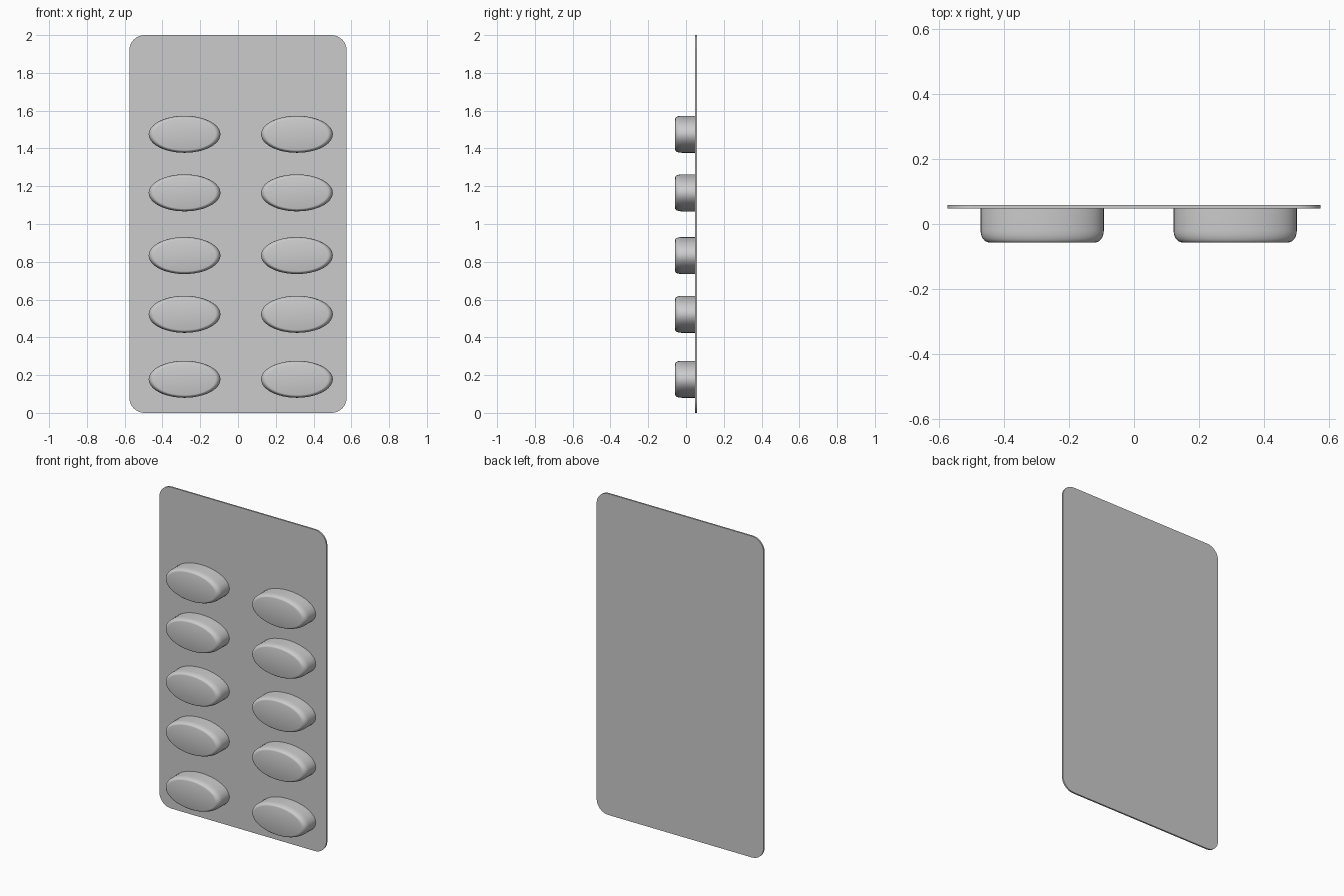
import bpy, bmesh, math

cube = bpy.data.objects.get("Cube")
if cube:
    bpy.data.objects.remove(cube)

grey = bpy.data.materials.new("light grey")
colour = (0.6, 0.6, 0.6, 1)
grey.use_nodes = True
grey.diffuse_color = colour
grey.node_tree.nodes["Principled BSDF"].inputs["Base Color"].default_value = colour

FRONT, BACK = 0.048, 0.058


def finish(name, bm):
    """Turn a bmesh into a named, shaded object."""
    bmesh.ops.recalc_face_normals(bm, faces=bm.faces)
    mesh = bpy.data.meshes.new(name)
    bm.to_mesh(mesh)
    bm.free()
    mesh.materials.append(grey)
    obj = bpy.data.objects.new(name, mesh)
    bpy.context.collection.objects.link(obj)
    bpy.ops.object.select_all(action='DESELECT')
    obj.select_set(True)
    bpy.context.view_layer.objects.active = obj
    bpy.ops.object.shade_smooth_by_angle(angle=math.radians(35))
    return obj


def loft(name, rings):
    """Skin a stack of matching rings and cap both ends."""
    bm = bmesh.new()
    loops = [[bm.verts.new(p) for p in ring] for ring in rings]
    n = len(loops[0])
    for a, b in zip(loops, loops[1:]):
        for i in range(n):
            j = (i + 1) % n
            bm.faces.new((a[i], a[j], b[j], b[i]))
    bm.faces.new(loops[0])
    bm.faces.new(loops[-1])
    return finish(name, bm)


# Backing card with rounded corners
def card_outline(y, half_w=0.575, height=2.0, radius=0.08, steps=8):
    points = []
    for corner, (sx, sz) in enumerate([(1, 1), (-1, 1), (-1, -1), (1, -1)]):
        cx = sx * (half_w - radius)
        cz = height / 2 + sz * (height / 2 - radius)
        for k in range(steps + 1):
            a = math.pi / 2 * (corner + k / steps)
            points.append((cx + radius * math.cos(a), y, cz + radius * math.sin(a)))
    return points


loft("backing_card", [card_outline(FRONT), card_outline(BACK)])


# Oval pill blisters with a rounded front rim
def oval(x, z, y, scale, sides=48):
    return [(x + 0.19 * scale * math.cos(a), y, z + 0.098 * scale * math.sin(a))
            for a in (math.tau * i / sides for i in range(sides))]


RIM, DEPTH, INSET = -0.02, 0.037, 0.14
profile = [(1.0, FRONT + 0.003)]
for k in range(7):
    a = math.pi / 2 * k / 6
    profile.append((1 - INSET * (1 - math.cos(a)), RIM - DEPTH * math.sin(a)))

for side, x in (("right", -0.283), ("left", 0.312)):
    for row, z in enumerate((0.178, 0.522, 0.833, 1.165, 1.475), 1):
        loft(f"{side}_blister_{row}", [oval(x, z, y, s) for s, y in profile])
